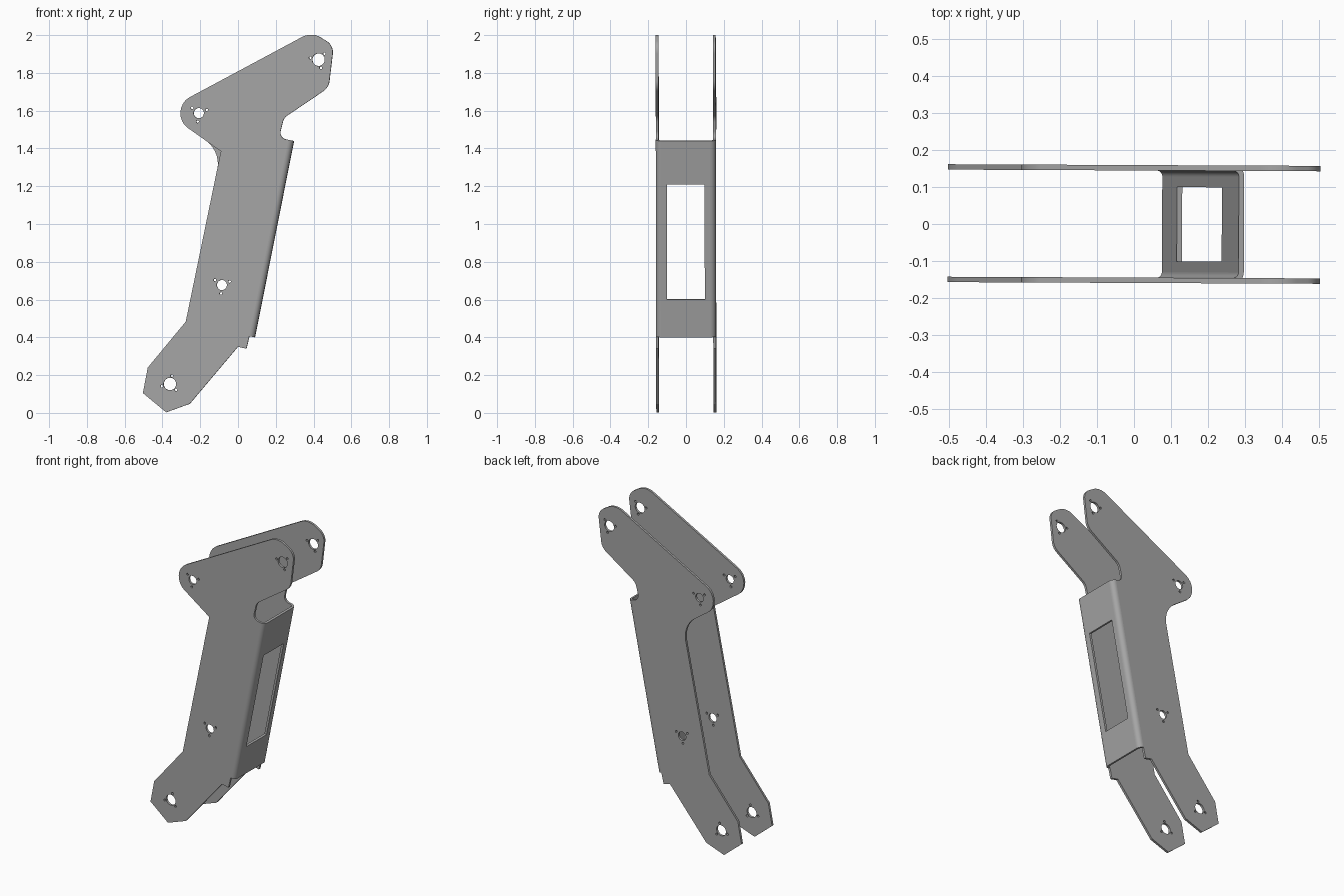
import bpy, bmesh
from math import cos, sin, pi, radians
from mathutils import Vector, Matrix

cube = bpy.data.objects.get("Cube")
if cube:
    bpy.data.objects.remove(cube, do_unlink=True)

T = 0.0145          # sheet thickness
HALF = 0.159        # outer half width
BEND = 0.03         # outer bend radius
LENGTH = 1.06       # length of the web
SKEW = Matrix.Rotation(-0.0045, 4, 'Z')

steel = bpy.data.materials.new("grey_steel")
steel.use_nodes = True
grey = (0.38, 0.38, 0.38, 1)
steel.diffuse_color = grey
steel.node_tree.nodes["Principled BSDF"].inputs["Base Color"].default_value = grey


def rounded(corners):
    """Polygon of (x, y, radius) corners with each corner filleted."""
    points = []
    for i, (x, y, r) in enumerate(corners):
        p = Vector((x, y))
        if r == 0:
            points.append(p)
            continue
        a = (Vector(corners[i - 1][:2]) - p).normalized()
        b = (Vector(corners[(i + 1) % len(corners)][:2]) - p).normalized()
        half = a.angle(b) / 2
        centre = p + (a + b).normalized() * r / sin(half)
        start = p + a * r / (sin(half) / cos(half)) - centre
        end = p + b * r / (sin(half) / cos(half)) - centre
        for k in range(13):
            d = start.lerp(end, k / 12).normalized()
            points.append(centre + d * r)
    return points


def circle(x, y, r, n):
    return [Vector((x + r * cos(2 * pi * k / n), y + r * sin(2 * pi * k / n))) for k in range(n)]


def sheet(name, loops, depth, matrix):
    """Filled outline with holes, extruded to a solid."""
    curve = bpy.data.curves.new(name, 'CURVE')
    curve.dimensions = '2D'
    curve.fill_mode = 'BOTH'
    curve.extrude = depth / 2
    for loop in loops:
        spline = curve.splines.new('POLY')
        spline.points.add(len(loop) - 1)
        for point, co in zip(spline.points, loop):
            point.co = (co[0], co[1], 0, 1)
        spline.use_cyclic_u = True
    temp = bpy.data.objects.new(name + "_outline", curve)
    bpy.context.collection.objects.link(temp)
    graph = bpy.context.evaluated_depsgraph_get()
    mesh = bpy.data.meshes.new_from_object(temp.evaluated_get(graph))
    bpy.data.objects.remove(temp, do_unlink=True)

    bm = bmesh.new()
    bm.from_mesh(mesh)
    bmesh.ops.remove_doubles(bm, verts=bm.verts, dist=1e-5)
    bm.transform(SKEW @ matrix)
    bmesh.ops.recalc_face_normals(bm, faces=bm.faces)
    bm.to_mesh(mesh)
    bm.free()
    mesh.materials.clear()
    mesh.materials.append(steel)
    obj = bpy.data.objects.new(name, mesh)
    bpy.context.collection.objects.link(obj)
    bpy.ops.object.select_all(action='DESELECT')
    obj.select_set(True)
    bpy.context.view_layer.objects.active = obj
    bpy.ops.object.shade_smooth_by_angle(angle=radians(30))


# Web frame: base point, direction along the web and outward direction
base = Vector((0.09, 0, 0.4))
along = Vector((0.195, 0, 0.981)).normalized()
side = Vector((0, 1, 0))
outward = side.cross(along)


def frame(x, y, z, origin):
    m = Matrix((x, y, z)).transposed().to_4x4()
    m.translation = origin
    return m


# Side plates: pivot holes each ringed by three small screw holes
holes = []
for x, z, r, turn in ((0.427, 1.87, 0.033, 46), (-0.207, 1.587, 0.027, 22),
                      (-0.085, 0.677, 0.027, 24), (-0.36, 0.153, 0.033, 76)):
    holes.append(circle(x, z, r, 32))
    for k in range(3):
        a = radians(turn + 120 * k)
        holes.append(circle(x + 0.045 * cos(a), z + 0.045 * sin(a), 0.007, 12))

low = base - outward * BEND
high = low + along * LENGTH
upright = Matrix.Rotation(pi / 2, 4, 'X')
for name, s, inner in (("front_plate", -1, 0), ("back_plate", 1, 0.155)):
    outline = rounded([
        (-0.38, 0.003, 0), (-0.255, 0.048, 0), (0, 0.35, 0), (0.045, 0.34, 0),
        (low.x, low.z, 0), (high.x, high.z, 0),
        (0.217, 1.456, 0.035), (0.243, 1.562, 0.06), (0.48, 1.722, 0.08),
        (0.507, 1.945, 0.07), (0.39, 2.017, 0.1), (-0.392, 1.598, 0.097),
        (-0.09, 1.385, inner), (-0.276, 0.483, 0), (-0.477, 0.24, 0), (-0.503, 0.105, 0)])
    offset = Matrix.Translation((0, s * (HALF - T / 2), 0))
    sheet(name, [outline] + holes, T, offset @ upright)

# Web with its rectangular window
flat = HALF - BEND
web = [(-flat, 0), (flat, 0), (flat, LENGTH), (-flat, LENGTH)]
window = [(-0.1, 0.204), (0.1, 0.204), (0.1, 0.826), (-0.1, 0.826)]
sheet("web", [web, window], T, frame(side, along, outward, base - outward * T / 2))

# Rounded bends joining the web to the plates
middle = base + along * LENGTH / 2
for name, s in (("front_bend", -1), ("back_bend", 1)):
    arc = [(cos(k * pi / 16), sin(k * pi / 16)) for k in range(9)]
    ring = [(BEND, c, d) for c, d in arc] + [(BEND - T, c, d) for c, d in reversed(arc)]
    profile = [(s * (flat + r * c), r * d - BEND) for r, c, d in ring]
    sheet(name, [profile], LENGTH, frame(side, outward, -along, middle))
